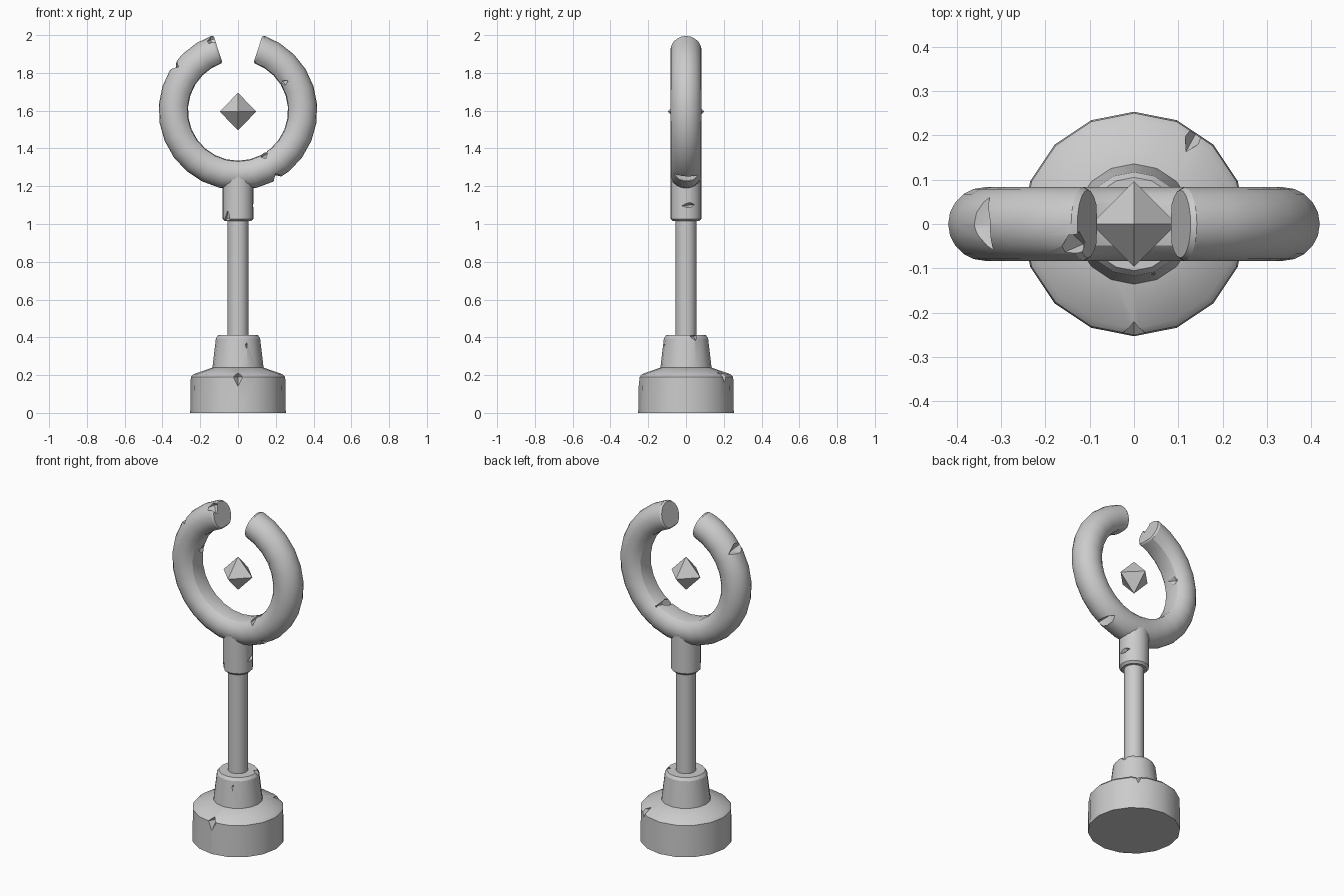
import bpy
import bmesh
from math import sin, cos, pi, radians
from mathutils import Matrix, Vector, Euler

cube = bpy.data.objects.get("Cube")
if cube:
    bpy.data.objects.remove(cube, do_unlink=True)

stone = bpy.data.materials.new("pale_grey")
stone.use_nodes = True
GREY = (0.6, 0.6, 0.6, 1)
stone.diffuse_color = GREY
stone.node_tree.nodes["Principled BSDF"].inputs["Base Color"].default_value = GREY

RING_Z, MAJOR, MINOR, INNER = 1.6, 0.337, 0.083, 0.265


def add_object(name, bm):
    bmesh.ops.recalc_face_normals(bm, faces=bm.faces)
    mesh = bpy.data.meshes.new(name)
    bm.to_mesh(mesh)
    bm.free()
    mesh.materials.append(stone)
    ob = bpy.data.objects.new(name, mesh)
    bpy.context.collection.objects.link(ob)
    return ob


def loft(name, loops):
    """Skin a list of closed loops and cap both ends."""
    bm = bmesh.new()
    rows = [[bm.verts.new(p) for p in loop] for loop in loops]
    n = len(rows[0])
    for a, b in zip(rows, rows[1:]):
        for i in range(n):
            j = (i + 1) % n
            bm.faces.new((a[i], a[j], b[j], b[i]))
    bm.faces.new(rows[0])
    bm.faces.new(rows[-1])
    return add_object(name, bm)


def turned(name, profile, sides=16):
    return loft(name, [[(r * cos(2 * pi * i / sides), r * sin(2 * pi * i / sides), z)
                        for i in range(sides)] for r, z in profile])


def ring_section(angle, scale):
    """Round section, flattened on the inside of the ring."""
    loop = []
    for i in range(20):
        t = 2 * pi * i / 20
        r = max(MAJOR + scale * MINOR * cos(t), INNER + (1 - scale) * MINOR)
        loop.append((r * cos(angle), scale * MINOR * sin(t), RING_Z + r * sin(angle)))
    return loop


def octahedron(bm, loc, size, rot=(0, 0, 0)):
    m = Matrix.LocRotScale(Vector(loc), Euler(rot), Vector(size))
    tips = [[bm.verts.new(m @ Vector([s if k == axis else 0 for k in range(3)]))
             for s in (1, -1)] for axis in range(3)]
    for x in tips[0]:
        for y in tips[1]:
            for z in tips[2]:
                bm.faces.new((x, y, z))


def ring_chip(degrees, radius, y, size, tilt=0):
    a = radians(degrees)
    return ((radius * cos(a), y, RING_Z + radius * sin(a)), size, (radians(tilt), -a, 0))


def finish(ob, chips):
    """Carve the chips out, then smooth the rounded faces."""
    bpy.ops.object.select_all(action='DESELECT')
    bpy.context.view_layer.objects.active = ob
    ob.select_set(True)
    for chip in chips:
        bm = bmesh.new()
        octahedron(bm, *chip)
        cutter = add_object("chip_cutter", bm)
        cutter.hide_render = True
        mod = ob.modifiers.new("chip", 'BOOLEAN')
        mod.operation = 'DIFFERENCE'
        mod.solver = 'EXACT'
        mod.object = cutter
        bpy.ops.object.modifier_apply(modifier=mod.name)
        bpy.data.objects.remove(cutter, do_unlink=True)
    bpy.ops.object.shade_smooth_by_angle(angle=radians(28))


# Pedestal and stem
base = turned("base", [(0.253, 0), (0.25, 0.19), (0.235, 0.205), (0.12, 0.245)])
finish(base, [((0, -0.25, 0.19), (0.028, 0.05, 0.05), (0, 0, 0)),
              ((0.14, 0.205, 0.21), (0.025, 0.06, 0.06), (0.2, 0, -0.5))])

socket = turned("socket", [(0.136, 0.235), (0.117, 0.395), (0.105, 0.412), (0.05, 0.412)])
finish(socket, [((0.1, 0.04, 0.405), (0.03, 0.022, 0.03), (0.4, 0, 0)),
                ((0.045, -0.117, 0.36), (0.008, 0.015, 0.025), (0, 0, 0))])

finish(turned("shaft", [(0.055, 0.4), (0.055, 1.03)]), [])

collar = turned("collar", [(0.07, 1.015), (0.082, 1.027), (0.082, 1.25)])
finish(collar, [((-0.06, -0.06, 1.03), (0.022, 0.03, 0.045), (0, 0.2, 0)),
                ((0.085, 0.02, 1.1), (0.035, 0.055, 0.018), (0.1, 0, 0))])

# Broken ring, open at the top
start, sweep, steps = radians(108), radians(324), 24
sections = [ring_section(start, 0.92)]
for i in range(steps + 1):
    inset = 0.03 if i == 0 else (-0.03 if i == steps else 0)
    sections.append(ring_section(start + sweep * i / steps + inset, 1))
sections.append(ring_section(start + sweep, 0.92))
ring = loft("ring", sections)
finish(ring, [ring_chip(145, 0.425, 0, (0.06, 0.14, 0.035), 8),
              ring_chip(302, 0.275, -0.02, (0.045, 0.09, 0.03), 12),
              ring_chip(300, 0.41, 0, (0.045, 0.12, 0.03), -6),
              ring_chip(31, 0.285, -0.07, (0.03, 0.035, 0.014), 20),
              ring_chip(167, 0.265, 0.03, (0.015, 0.05, 0.025), 15),
              ring_chip(109, 0.4, -0.045, (0.05, 0.035, 0.05), 30)])

# Floating crystal
bm = bmesh.new()
octahedron(bm, (0, 0, 1.595), (0.096, 0.096, 0.1))
add_object("crystal", bm)
